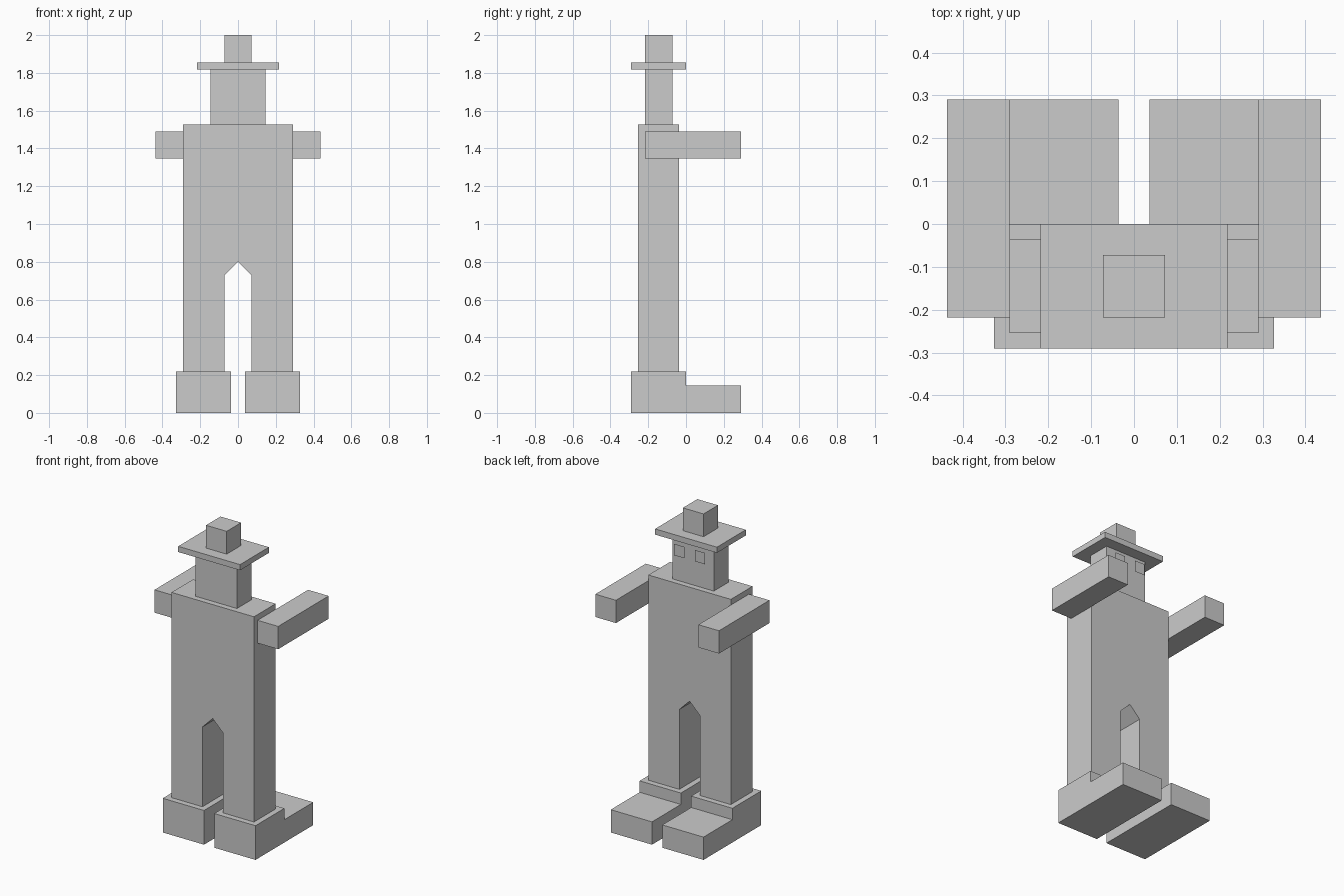
import bpy
import bmesh
from mathutils import Vector

if "Cube" in bpy.data.objects:
    bpy.data.objects.remove(bpy.data.objects["Cube"])

U = 2 / 55  # modelling grid step: the figure is 55 steps tall


def make_object(name, bm):
    mesh = bpy.data.meshes.new(name)
    bm.to_mesh(mesh)
    bm.free()
    obj = bpy.data.objects.new(name, mesh)
    bpy.context.collection.objects.link(obj)
    return obj


def prism(name, base, depth):
    """Extrude a flat outline (grid steps) along a depth vector."""
    bm = bmesh.new()
    face = bm.faces.new([bm.verts.new(Vector(p) * U) for p in base])
    if any(depth):
        top = bmesh.ops.extrude_face_region(bm, geom=[face])
        verts = [g for g in top["geom"] if isinstance(g, bmesh.types.BMVert)]
        bmesh.ops.translate(bm, verts=verts, vec=Vector(depth) * U)
        bmesh.ops.recalc_face_normals(bm, faces=bm.faces[:])
    return make_object(name, bm)


def box(name, x, y, z):
    base = [(x[0], y[0], z[0]), (x[1], y[0], z[0]),
            (x[1], y[1], z[0]), (x[0], y[1], z[0])]
    return prism(name, base, (0, 0, z[1] - z[0]))


# Torso and legs: one outline with a pointed gap between the legs
half = [(2, 6), (8, 6), (8, 42)]
outline = [(0, 22), (2, 20)] + half + [(-x, z) for x, z in reversed(half)] + [(-2, 20)]
prism("torso_and_legs", [(x, -7, z) for x, z in outline], (0, 6, 0))

# Head and hat
box("head", (-4, 4), (-6, -2), (42, 50))
box("hat_brim", (-6, 6), (-8, 0), (50, 51))
box("hat_crown", (-2, 2), (-6, -2), (51, 55))

shoe = [(-8, 0), (8, 0), (8, 4), (0, 4), (0, 6), (-8, 6)]
for side, s in (("left", -1), ("right", 1)):
    # Stepped shoe
    prism(side + "_shoe", [(s * 1, y, z) for y, z in shoe], (s * 8, 0, 0))
    # Outstretched arm
    box(side + "_arm", sorted((s * 8, s * 12)), (-6, 8), (37, 41))
    # Eye: a thin panel just off the face, facing +y
    x0, x1 = sorted((s * 1, s * 3))
    prism(side + "_eye", [(x1, -1, 46.8), (x0, -1, 46.8),
                          (x0, -1, 48.8), (x1, -1, 48.8)], (0, 0, 0))
